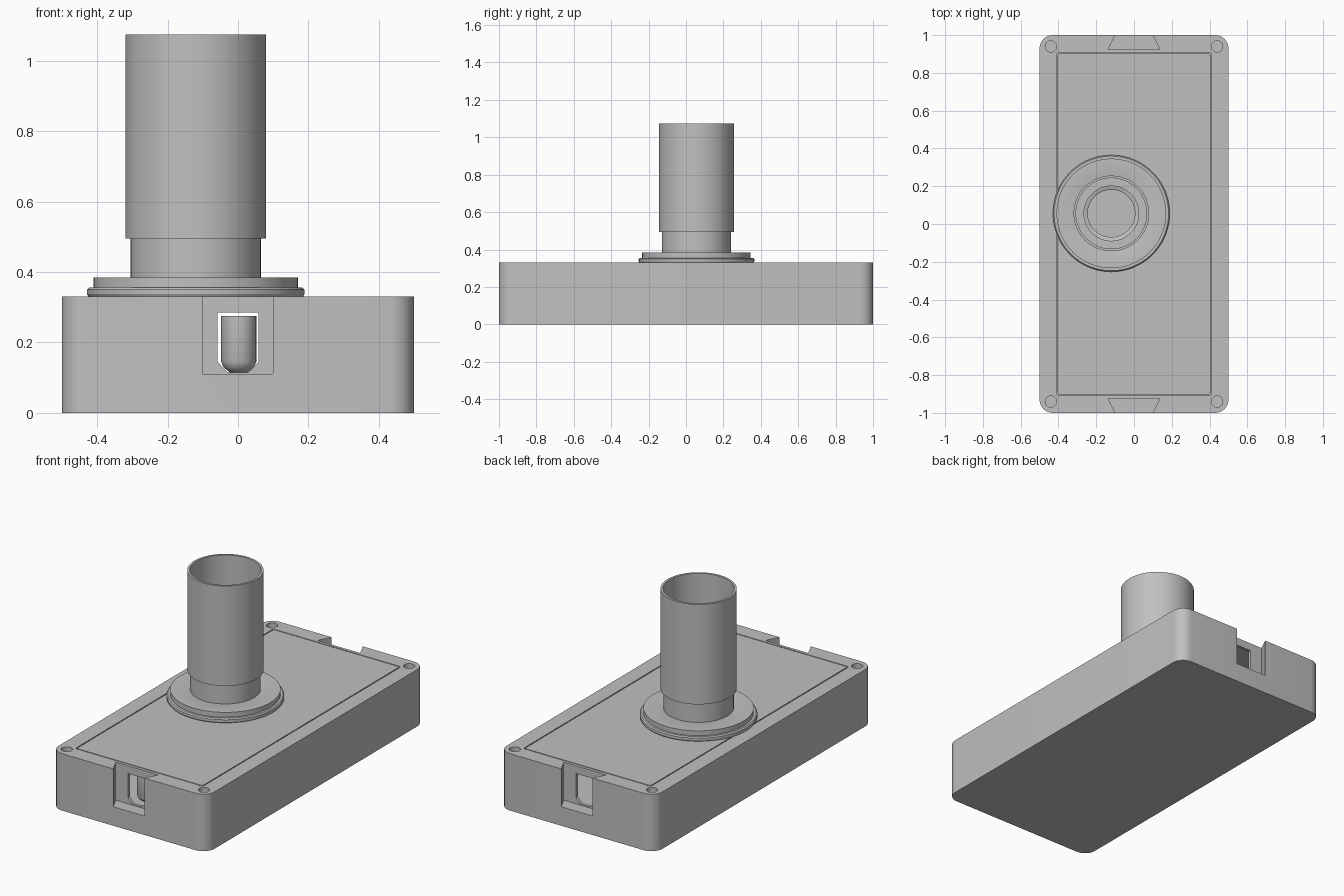
import bpy, bmesh, math
from mathutils import Vector

if "Cube" in bpy.data.objects:
    bpy.data.objects.remove(bpy.data.objects["Cube"])

grey = bpy.data.materials.new("light_grey")
grey.diffuse_color = (0.53, 0.53, 0.53, 1)
grey.use_nodes = True
grey.node_tree.nodes["Principled BSDF"].inputs["Base Color"].default_value = grey.diffuse_color


def finish(name, bm):
    bmesh.ops.recalc_face_normals(bm, faces=bm.faces)
    mesh = bpy.data.meshes.new(name)
    bm.to_mesh(mesh)
    bm.free()
    mesh.materials.append(grey)
    ob = bpy.data.objects.new(name, mesh)
    bpy.context.collection.objects.link(ob)
    return ob


def prism(name, pts, lo, hi, axis='Z'):
    """Extrude a closed outline along z (outline x, y) or y (outline x, z)."""
    place = (lambda p, h: (p[0], p[1], h)) if axis == 'Z' else (lambda p, h: (p[0], h, p[1]))
    bm = bmesh.new()
    face = bm.faces.new([bm.verts.new(place(p, lo)) for p in pts])
    new = bmesh.ops.extrude_face_region(bm, geom=[face])["geom"]
    verts = [v for v in new if isinstance(v, bmesh.types.BMVert)]
    bmesh.ops.translate(bm, verts=verts, vec=Vector(place((0, 0), hi - lo)))
    return finish(name, bm)


def rounded(hx, hy, r, n=8):
    pts = []
    for k, (sx, sy) in enumerate(((1, 1), (-1, 1), (-1, -1), (1, -1))):
        for i in range(n + 1):
            a = math.pi / 2 * (k + i / n)
            pts.append((sx * (hx - r) + r * math.cos(a), sy * (hy - r) + r * math.sin(a)))
    return pts


def circle(x, y, r, n=32):
    return [(x + r * math.cos(2 * math.pi * i / n), y + r * math.sin(2 * math.pi * i / n)) for i in range(n)]


def lathe(name, profile, x, y, n=96):
    bm = bmesh.new()
    vs = [bm.verts.new((x + r, y, z)) for r, z in profile]
    es = [bm.edges.new(pair) for pair in zip(vs, vs[1:])]
    bmesh.ops.spin(bm, geom=vs + es, cent=(x, y, 0), axis=(0, 0, 1), angle=2 * math.pi, steps=n)
    bmesh.ops.remove_doubles(bm, verts=bm.verts, dist=1e-5)
    return finish(name, bm)


def smooth(ob):
    bpy.ops.object.select_all(action='DESELECT')
    ob.select_set(True)
    bpy.context.view_layer.objects.active = ob
    bpy.ops.object.shade_smooth_by_angle(angle=math.radians(30))


def cut(ob, cutter):
    bpy.context.view_layer.objects.active = ob
    mod = ob.modifiers.new("cut", 'BOOLEAN')
    mod.operation, mod.solver, mod.object = 'DIFFERENCE', 'EXACT', cutter
    bpy.ops.object.modifier_apply(modifier=mod.name)
    bpy.data.objects.remove(cutter)


# Hollow case with rounded vertical corners
TOP = 0.33
case = prism("case", rounded(0.5, 1.0, 0.07), 0, TOP)
cut(case, prism("cavity", rounded(0.41, 0.908, 0.012, 3), 0.06, TOP + 0.1))

# Screw holes in the corners
for sx in (-1, 1):
    for sy in (-1, 1):
        cut(case, prism("screw_hole", circle(sx * 0.44, sy * 0.94, 0.03), 0.1, TOP + 0.1))

# Dovetail slots and cable ports at both ends
port = [(-0.03, 0.115), (0.03, 0.115), (0.058, 0.145), (0.058, 0.285), (-0.058, 0.285), (-0.058, 0.145)]
for s in (-1, 1):
    slot = [(-0.137, s * 0.925), (0.137, s * 0.925), (0.1, s * 1.0), (0.1, s * 1.05),
            (-0.1, s * 1.05), (-0.1, s * 1.0)]
    cut(case, prism("slot", slot, 0.11, TOP + 0.1))
    cut(case, prism("port", port, s * 0.915 - 0.05, s * 0.915 + 0.05, 'Y'))
smooth(case)

# Lid panel, flush with the rim and separated by a fine gap
smooth(prism("lid", rounded(0.404, 0.902, 0.01, 3), 0.29, TOP))

# Round plug behind the front port
plug = [(0, 0.11), (0.025, 0.115), (0.042, 0.128), (0.05, 0.145), (0.05, 0.275), (0, 0.275)]
smooth(lathe("plug", plug, 0.002, -0.84, 32))

# Lens mount: stepped flange, collar and open tube
CX, CY = -0.12, 0.056
flange = [(0, TOP - 0.005), (0.302, TOP - 0.005), (0.309, 0.337), (0.309, 0.350), (0.303, 0.356),
          (0.29, 0.356), (0.29, 0.384), (0.145, 0.384), (0.125, 0.375), (0.125, 0.342), (0, 0.342)]
smooth(lathe("flange", flange, CX, CY))
tube = [(0.145, 0.38), (0.185, 0.38), (0.185, 0.495), (0.2, 0.495), (0.2, 1.075),
        (0.187, 1.075), (0.187, 0.51), (0.145, 0.51), (0.145, 0.38)]
smooth(lathe("lens_tube", tube, CX, CY))
